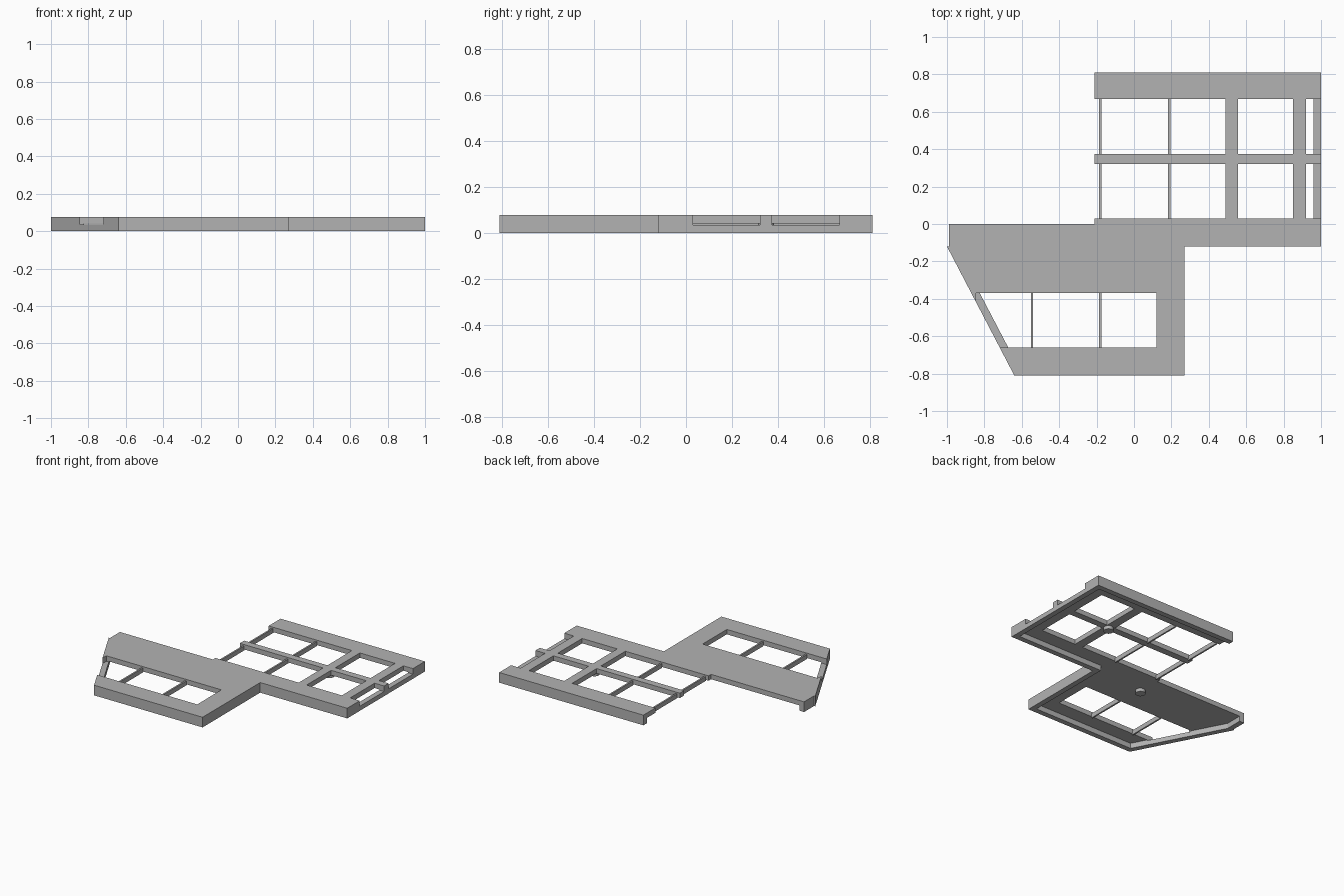
import bpy, bmesh

cube = bpy.data.objects.get("Cube")
if cube:
    bpy.data.objects.remove(cube, do_unlink=True)

HEIGHT = 0.077      # full wall height
UNDERSIDE = 0.04    # underside of the top plate
NOTCH = 0.035       # floor of the notches in the outer walls

grey = bpy.data.materials.new("plain grey")
grey.use_nodes = True
grey.diffuse_color = (0.45, 0.45, 0.45, 1)
grey.node_tree.nodes["Principled BSDF"].inputs["Base Color"].default_value = (0.45, 0.45, 0.45, 1)


def prism(name, outline, z0, z1):
    """Extrude a flat outline from z0 to z1."""
    bm = bmesh.new()
    face = bm.faces.new([bm.verts.new((x, y, z0)) for x, y in outline])
    top = bmesh.ops.extrude_face_region(bm, geom=[face])["geom"]
    verts = [v for v in top if isinstance(v, bmesh.types.BMVert)]
    bmesh.ops.translate(bm, vec=(0, 0, z1 - z0), verts=verts)
    bmesh.ops.recalc_face_normals(bm, faces=bm.faces)
    mesh = bpy.data.meshes.new(name)
    bm.to_mesh(mesh)
    bm.free()
    mesh.materials.append(grey)
    obj = bpy.data.objects.new(name, mesh)
    bpy.context.scene.collection.objects.link(obj)
    return obj


def box(name, x0, x1, y0, y1, z0, z1):
    return prism(name, [(x0, y0), (x1, y0), (x1, y1), (x0, y1)], z0, z1)


def cut(target, cutter):
    mod = target.modifiers.new("cut", "BOOLEAN")
    mod.operation = "DIFFERENCE"
    mod.solver = "EXACT"
    mod.object = cutter
    bpy.context.view_layer.objects.active = target
    bpy.ops.object.modifier_apply(modifier=mod.name)
    bpy.data.objects.remove(cutter, do_unlink=True)


# Case body: solid outline
case = prism("case_body", [
    (1, 0.81), (-0.21, 0.81), (-0.21, 0), (-0.99, 0), (-0.99, -0.12), (-1, -0.12),
    (-0.64, -0.81), (0.27, -0.81), (0.27, -0.12), (1, -0.12)], 0, HEIGHT)

# Hollow underside, open along the two joining edges
cut(case, prism("pocket", [
    (0.96, 0.77), (-0.3, 0.77), (-0.3, 0.1), (-1.1, 0.1), (-1.1, 0.02), (-0.95, 0.02),
    (-0.95, -0.13), (-0.615, -0.77), (0.23, -0.77), (0.23, -0.08), (0.96, -0.08)],
    -0.1, UNDERSIDE))

# Window openings, which also notch the outer walls
for y0, y1 in [(0.03, 0.322), (0.374, 0.667)]:
    for x0, x1 in [(-0.3, 0.488), (0.555, 0.85), (0.92, 1.1)]:
        cut(case, box("window", x0, x1, y0, y1, NOTCH, 0.2))
cut(case, box("front_window", -0.845, 0.12, -0.66, -0.37, NOTCH, 0.2))

# Thin ribs across the openings
for i, (x, y0, y1) in enumerate([(-0.18, 0.03, 0.322), (-0.18, 0.374, 0.667),
                                 (0.188, 0.03, 0.322), (0.188, 0.374, 0.667),
                                 (-0.545, -0.66, -0.37), (-0.18, -0.66, -0.37)]):
    box(f"rib_{i + 1}", x - 0.006, x + 0.006, y0 - 0.005, y1 + 0.005, 0.032, 0.066)

# Round posts under the plate
for i, (x, y) in enumerate([(0.522, 0.348), (-0.2, -0.17)]):
    bpy.ops.mesh.primitive_cylinder_add(vertices=24, radius=0.035, depth=0.03,
                                        location=(x, y, 0.03))
    post = bpy.context.object
    post.name = f"post_{i + 1}"
    post.data.materials.append(grey)
    bpy.ops.object.shade_smooth_by_angle()
